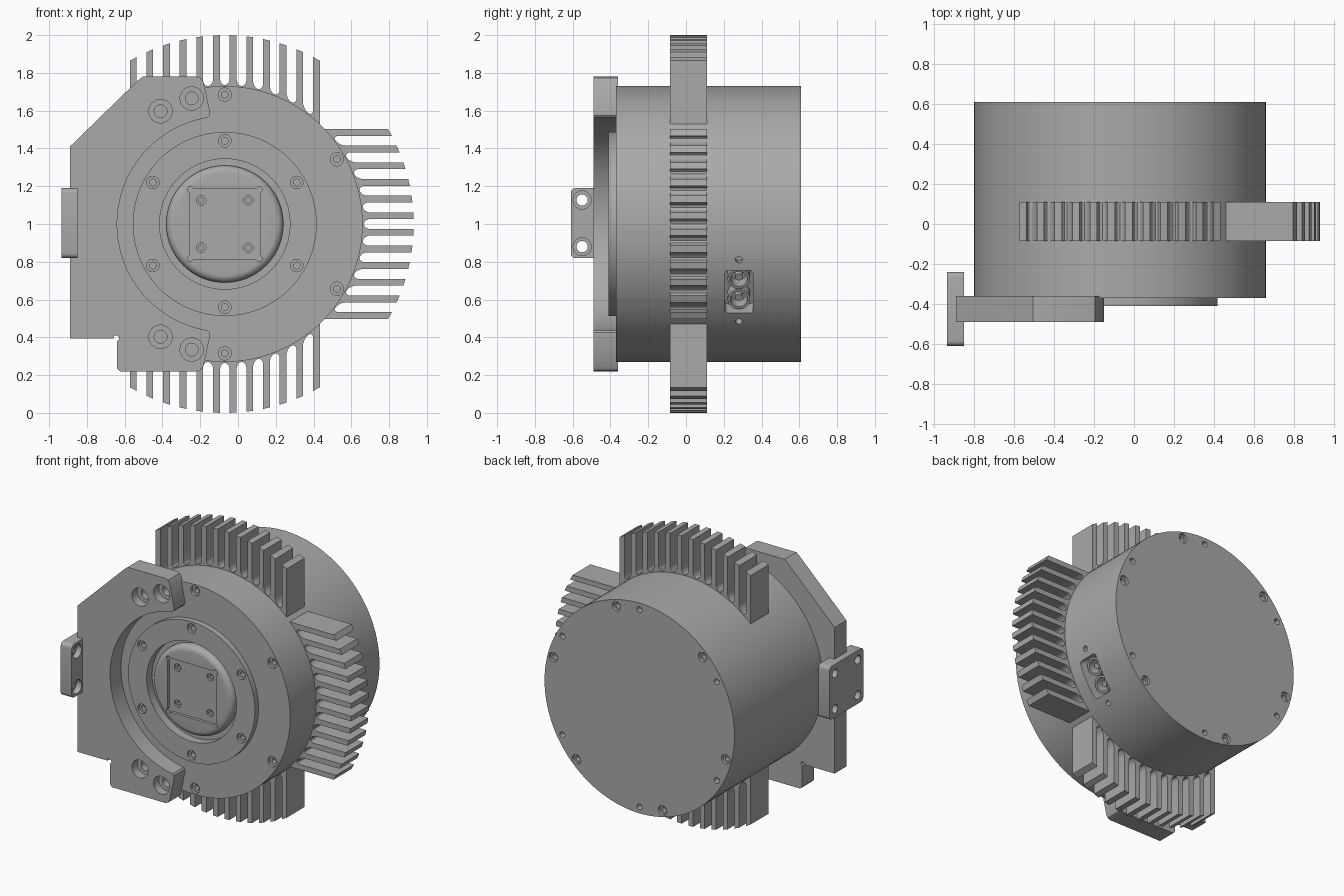
import bpy, bmesh, math
from mathutils import Vector, Matrix

cube = bpy.data.objects.get("Cube")
if cube:
    bpy.data.objects.remove(cube, do_unlink=True)

CX, CZ, R = -0.07, 1.0, 0.73          # drum axis and radius
FRONT, BACK = Vector((0, -1, 0)), Vector((0, 1, 0))

grey = bpy.data.materials.new("machined_grey")
grey.use_nodes = True
COLOUR = (0.4, 0.4, 0.4, 1)
grey.diffuse_color = COLOUR
grey.node_tree.nodes["Principled BSDF"].inputs["Base Color"].default_value = COLOUR


def finish(name, bm):
    bmesh.ops.remove_doubles(bm, verts=bm.verts, dist=1e-5)
    bmesh.ops.recalc_face_normals(bm, faces=bm.faces)
    mesh = bpy.data.meshes.new(name)
    bm.to_mesh(mesh)
    bm.free()
    mesh.materials.append(grey)
    ob = bpy.data.objects.new(name, mesh)
    bpy.context.collection.objects.link(ob)
    return ob


def lathe(name, profile, origin, axis, segs=96):
    """Turn (radius, height) points around an axis."""
    m = Matrix.Translation(origin) @ axis.to_track_quat('Z', 'Y').to_matrix().to_4x4()
    bm = bmesh.new()
    rings = []
    for i in range(segs):
        a = 2 * math.pi * i / segs
        rings.append([bm.verts.new(m @ Vector((r * math.cos(a), r * math.sin(a), h)))
                      for r, h in profile])
    n = len(profile)
    last = n if profile[0][0] > 0 else n - 1
    for i in range(segs):
        a, b = rings[i], rings[(i + 1) % segs]
        for j in range(last):
            k = (j + 1) % n
            bm.faces.new((a[j], b[j], b[k], a[k]))
    return finish(name, bm)


def prism(name, pts, y0, y1):
    """Extrude an x-z outline along y."""
    bm = bmesh.new()
    face = bm.faces.new([bm.verts.new((x, y0, z)) for x, z in pts])
    new = bmesh.ops.extrude_face_region(bm, geom=[face])["geom"]
    bmesh.ops.translate(bm, verts=[v for v in new if isinstance(v, bmesh.types.BMVert)],
                        vec=(0, y1 - y0, 0))
    return finish(name, bm)


def block(name, centre, size, turn=0.0, bevel=0.0, axis=0):
    """Box turned about y, with the edges along one local axis rounded."""
    bm = bmesh.new()
    bmesh.ops.create_cube(bm, size=1)
    bmesh.ops.scale(bm, vec=size, verts=bm.verts)
    if bevel:
        edges = [e for e in bm.edges
                 if abs((e.verts[0].co - e.verts[1].co).normalized()[axis]) > 0.9]
        bmesh.ops.bevel(bm, geom=edges, offset=bevel, segments=4, profile=0.5,
                        affect='EDGES')
    bm.transform(Matrix.Translation(centre) @ Matrix.Rotation(turn, 4, 'Y'))
    return finish(name, bm)


def cut(target, cutter):
    bpy.ops.object.select_all(action='DESELECT')
    bpy.context.view_layer.objects.active = target
    target.select_set(True)
    mod = target.modifiers.new("cut", 'BOOLEAN')
    mod.operation, mod.solver, mod.object = 'DIFFERENCE', 'EXACT', cutter
    bpy.ops.object.modifier_apply(modifier=mod.name)
    bpy.data.objects.remove(cutter, do_unlink=True)


def drill(target, point, axis, wide, depth, narrow=0.0, deep=0.0):
    """Counterbored hole entering the surface at a point, axis facing out."""
    prof = [(0, 0.02), (wide, 0.02), (wide, -depth)]
    prof += [(narrow, -depth), (narrow, -deep), (0, -deep)] if narrow else [(0, -depth)]
    cut(target, lathe("hole_cutter", prof, Vector(point), axis, 24))


def on_circle(r, deg, y):
    a = math.radians(deg)
    return (CX + r * math.cos(a), y, CZ + r * math.sin(a))


# Drum housing with bolt holes front and back
axis_origin = Vector((CX, 0, CZ))
housing = lathe("drum_housing", [(0, -0.61), (R, -0.61), (R, 0.37), (0.46, 0.37),
                                 (0.46, 0.35), (0, 0.35)], axis_origin, FRONT, 128)
for k in range(6):
    deg = 30 + 60 * k
    if k not in (2, 3):
        drill(housing, on_circle(0.685, deg, -0.37), FRONT, 0.035, 0.02, 0.018, 0.05)
    drill(housing, on_circle(0.685, deg, 0.61), BACK, 0.02, 0.04)
    drill(housing, on_circle(0.685, deg + 45, 0.61), BACK, 0.033, 0.02, 0.02, 0.05)

# Side connector pocket, its sockets and screw holes
turn = math.radians(30)
out = Vector((math.cos(turn), 0, -math.sin(turn)))
along = Vector((math.sin(turn), 0, math.cos(turn)))
port = Vector((CX, 0.28, CZ)) + out * R
cut(housing, block("port_cutter", port, (0.22, 0.15, 0.26), turn, 0.02))
for s in (-1, 1):
    tilt = turn + s * math.radians(15)
    way = Vector((math.cos(tilt), 0, -math.sin(tilt)))
    drill(housing, Vector((CX, 0.28, CZ)) + way * R, way, 0.018, 0.05)
    lathe("connector_socket", [(0.06, -0.12), (0.06, -0.04), (0.045, -0.04), (0.045, -0.12)],
          port + along * 0.062 * s, out, 32)
    lathe("connector_pin", [(0, -0.12), (0.02, -0.12), (0.02, -0.06), (0, -0.06)],
          port + along * 0.062 * s, out, 16)

# Front ring with six bolts
ring = lathe("front_ring", [(0.345, 0.33), (0.487, 0.33), (0.487, 0.41), (0.345, 0.41)],
             axis_origin, FRONT)
for k in range(6):
    drill(ring, on_circle(0.44, 30 + 60 * k, -0.41), FRONT, 0.033, 0.02, 0.018, 0.05)

# Output hub with rounded rim and square recess
rim = [(0.27 + 0.04 * math.cos(t * math.pi / 12), 0.365 + 0.04 * math.sin(t * math.pi / 12))
       for t in range(7)]
hub = lathe("output_hub", [(0, 0.3), (0.31, 0.3)] + rim + [(0, 0.405)], axis_origin, FRONT)
cut(hub, block("recess_cutter", (CX, -0.41, CZ), (0.375, 0.05, 0.375)))
for sx in (-1, 1):
    for sz in (-1, 1):
        drill(hub, (CX + sx * 0.182, -0.405, CZ + sz * 0.182), FRONT, 0.016, 0.021)
        drill(hub, (CX + sx * 0.125, -0.385, CZ + sz * 0.125), FRONT, 0.025, 0.015, 0.013, 0.04)

# Cooling fin combs on three sides
FINS, FIN, HALF = 12, 0.036, 0.503
pitch = (2 * HALF - FIN) / (FINS - 1)


def chord(u, r):
    return math.sqrt(r * r - u * u)


comb = [(-HALF, 0.45)]
for i in range(FINS):
    u = -HALF + i * pitch
    comb += [(u, chord(u, 1.0)), (u + FIN, chord(u + FIN, 1.0))]
    if i < FINS - 1:
        gap = pitch - FIN
        for t, lift in ((0, 0.035), (0.1, 0.02), (0.25, 0.01), (0.5, 0.005),
                        (0.75, 0.01), (0.9, 0.02), (1, 0.035)):
            w = u + FIN + gap * t
            comb.append((w, chord(w, R) + lift))
comb.append((HALF, 0.45))
for name, deg in (("top_fins", 0), ("side_fins", -90), ("bottom_fins", 180)):
    c, s = round(math.cos(math.radians(deg))), round(math.sin(math.radians(deg)))
    prism(name, [(CX + u * c - v * s, CZ + u * s + v * c) for u, v in comb], -0.085, 0.11)

# Mounting bracket hugging the front ring
arc = [on_circle(0.57, 99 + 162 * i / 40, 0)[::2] for i in range(41)]
tip = [(-0.215, 0.78), (-0.195, 0.772), (-0.182, 0.75), (-0.15, 0.6), (-0.15, 0.575)]
outline = [(-0.89, 1.41), (-0.53, 1.76), (-0.505, 1.78)]
outline += [(x, CZ + z) for x, z in tip] + arc + [(x, CZ - z) for x, z in reversed(tip)]
outline += [(-0.625, 0.22), (-0.64, 0.235), (-0.64, 0.395), (-0.89, 0.395)]
bracket = prism("mounting_bracket", outline, -0.49, -0.36)
for s in (-1, 1):
    for x, z in ((-0.41, 0.597), (-0.245, 0.665)):
        drill(bracket, (x, -0.49, CZ + s * z), FRONT, 0.062, 0.06, 0.034, 0.11)
drill(bracket, (-0.645, -0.49, 0.395), FRONT, 0.015, 0.2)

# Side tab with four through holes
tab = block("side_tab", (-0.893, -0.425, 1.005), (0.085, 0.37, 0.37), 0, 0.025)
for y in (-0.55, -0.30):
    for z in (0.88, 1.127):
        drill(tab, (-0.85, y, z), Vector((1, 0, 0)), 0.048, 0.04, 0.03, 0.2)

# Smooth turned surfaces, keep edges crisp
for ob in bpy.context.scene.objects:
    if ob.type == 'MESH' and grey.name in ob.data.materials:
        bpy.ops.object.select_all(action='DESELECT')
        bpy.context.view_layer.objects.active = ob
        ob.select_set(True)
        bpy.ops.object.shade_smooth_by_angle(angle=math.radians(25))
